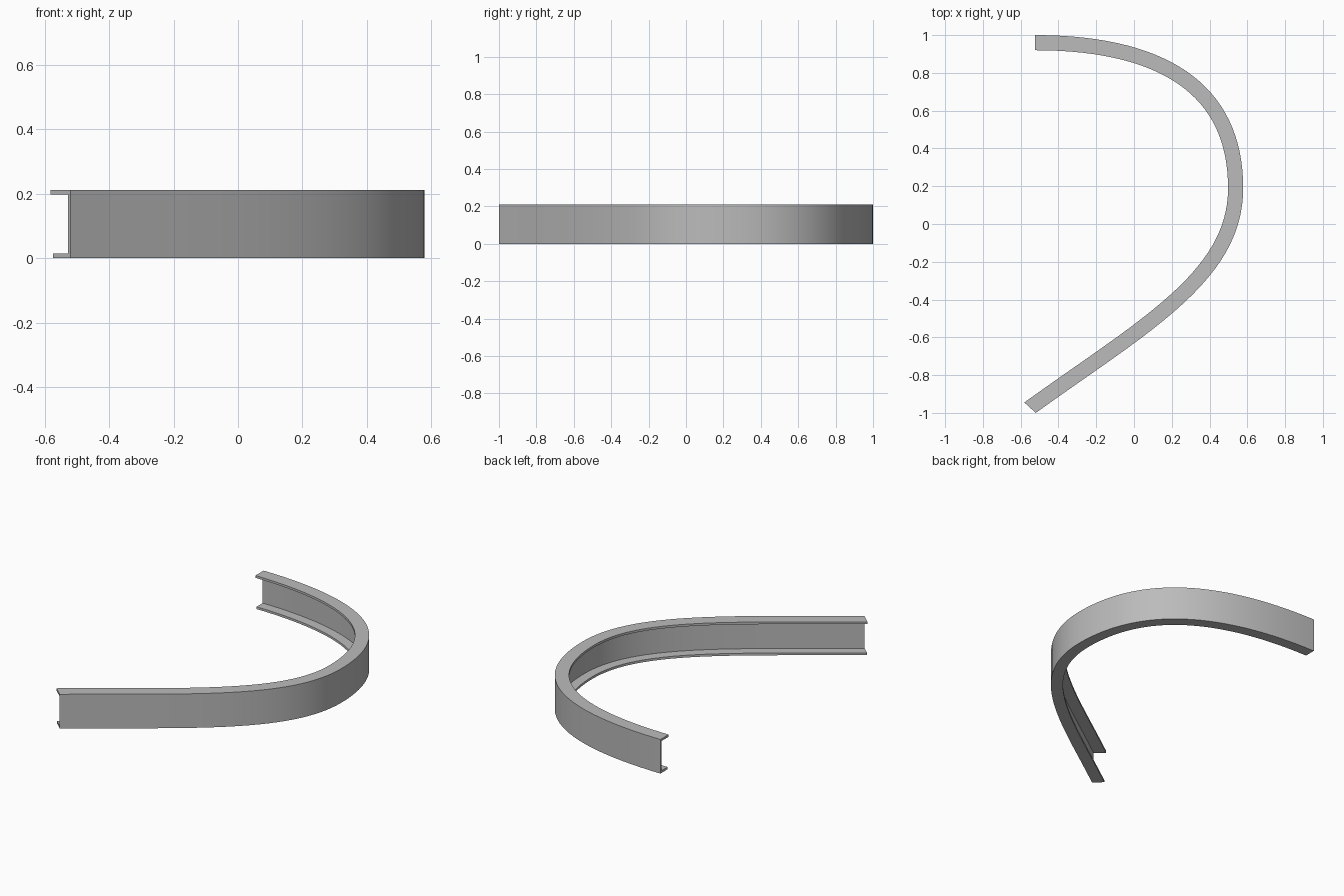
import bpy
import bmesh
from math import radians
from mathutils import Vector
from mathutils.geometry import interpolate_bezier

if "Cube" in bpy.data.objects:
    bpy.data.objects.remove(bpy.data.objects["Cube"])

HEIGHT, PLATE, WEB = 0.211, 0.014, 0.01
TOP_WIDTH, BOTTOM_WIDTH = 0.08, 0.07
STEPS = 32

grey = bpy.data.materials.new("plain grey")
grey.use_nodes = True
grey.diffuse_color = (0.5, 0.5, 0.5, 1)
grey.node_tree.nodes["Principled BSDF"].inputs["Base Color"].default_value = (0.5, 0.5, 0.5, 1)

# Outer edge of the bend: two Bezier spans joined at the widest point
back, widest, front = Vector((-0.525, 1)), Vector((0.578, 0.19)), Vector((-0.52, -1))
path = interpolate_bezier(back, Vector((0.2, 1)), Vector((0.578, 0.72)), widest, STEPS)
path += interpolate_bezier(widest, Vector((0.578, -0.3)), Vector((0.08, -0.568)), front, STEPS)[1:]
path = [Vector((p.x, p.y)) for p in path]

# Inward direction at each point; the back end is square, the front end skewed
inward = []
for i in range(len(path)):
    t = (path[min(i + 1, len(path) - 1)] - path[max(i - 1, 0)]).normalized()
    inward.append(Vector((t.y, -t.x)))
inward[0] = Vector((0, -1))
inward[-1] = Vector((-0.76, 0.69))

# Channel section as (depth inward, height)
section = [(0, 0), (BOTTOM_WIDTH, 0), (BOTTOM_WIDTH, PLATE), (WEB, PLATE),
           (WEB, HEIGHT - PLATE), (TOP_WIDTH, HEIGHT - PLATE), (TOP_WIDTH, HEIGHT), (0, HEIGHT)]

# Sweep the section along the path
bm = bmesh.new()
rings = []
for p, n in zip(path, inward):
    rings.append([bm.verts.new((*(p + n * d), z)) for d, z in section])
for a, b in zip(rings, rings[1:]):
    for j in range(len(section)):
        k = (j + 1) % len(section)
        bm.faces.new((a[j], a[k], b[k], b[j]))
bm.faces.new(rings[0])
bm.faces.new(rings[-1])
bmesh.ops.recalc_face_normals(bm, faces=bm.faces)

mesh = bpy.data.meshes.new("curved_channel")
bm.to_mesh(mesh)
bm.free()
mesh.materials.append(grey)
channel = bpy.data.objects.new("curved_channel", mesh)
bpy.context.collection.objects.link(channel)

# Smooth bend with crisp section edges
bpy.ops.object.select_all(action="DESELECT")
channel.select_set(True)
bpy.context.view_layer.objects.active = channel
bpy.ops.object.shade_smooth_by_angle(angle=radians(30))
